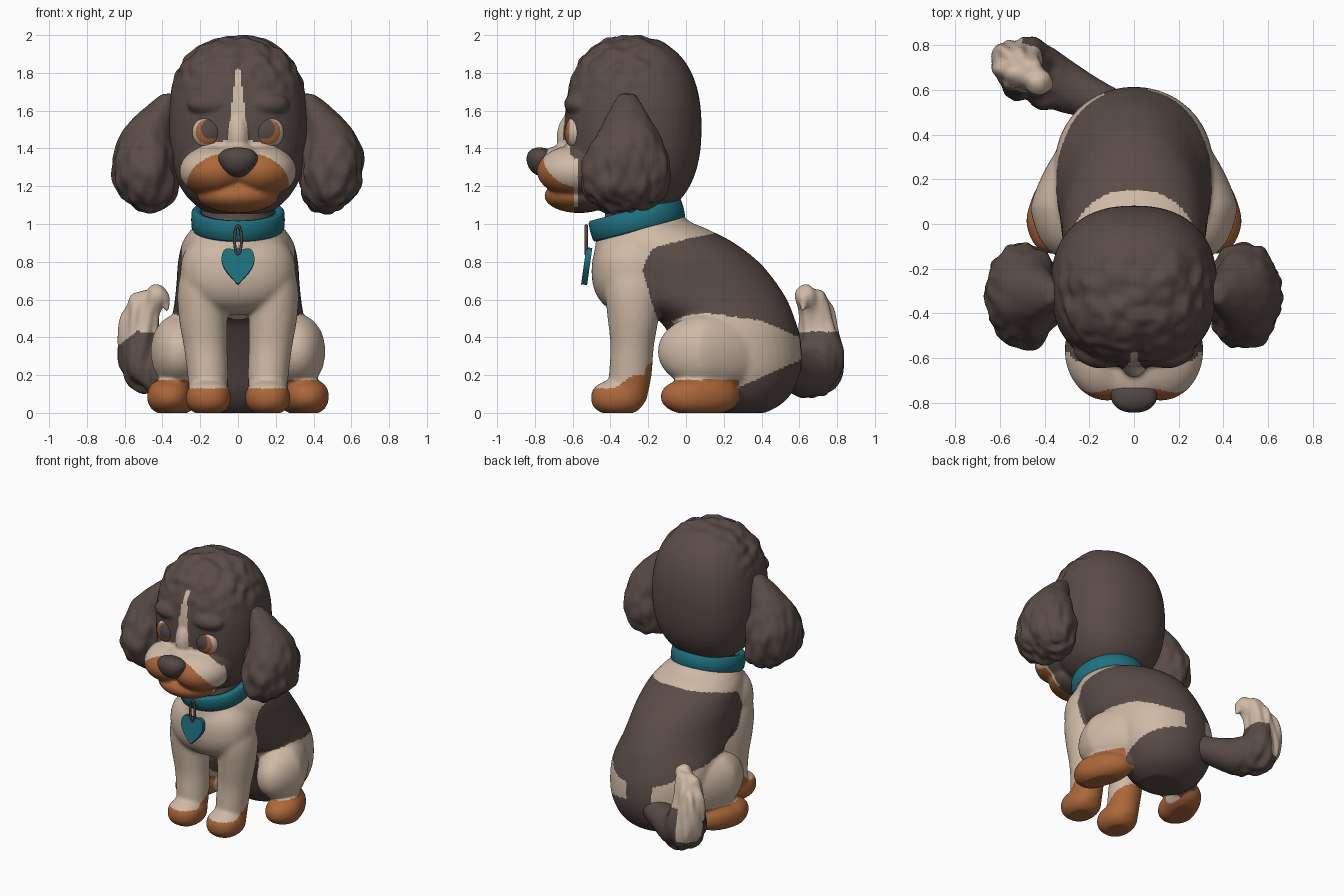
import bpy, bmesh, math
from mathutils import Vector, Matrix, noise

if "Cube" in bpy.data.objects:
    bpy.data.objects.remove(bpy.data.objects["Cube"])

def material(name, r, g, b):
    m = bpy.data.materials.new(name)
    m.diffuse_color = (r, g, b, 1)
    m.use_nodes = True
    m.node_tree.nodes["Principled BSDF"].inputs["Base Color"].default_value = m.diffuse_color
    return m

DARK, CREAM, TAN, TEAL, NOSE = range(5)
MATS = [material("dark brown fur", 0.102, 0.072, 0.063), material("cream fur", 0.62, 0.485, 0.38),
        material("tan fur", 0.41, 0.135, 0.042), material("teal collar", 0.014, 0.165, 0.215),
        material("nose brown", 0.085, 0.064, 0.058)]

def spline(rows, n=6):
    """Catmull-Rom interpolation of tuples of any length."""
    out = []
    for i in range(len(rows) - 1):
        a, b, c, d = (rows[max(i - 1, 0)], rows[i], rows[i + 1], rows[min(i + 2, len(rows) - 1)])
        for k in range(n):
            t = k / n
            out.append(tuple(q + 0.5 * t * (r - p + t * (2*p - 5*q + 4*r - s + t * (3*(q - r) + s - p)))
                             for p, q, r, s in zip(a, b, c, d)))
    return out + [tuple(rows[-1])]

def blob(bm, c, r, p=2.0, seg=40):
    """Ellipsoid, boxier for p above 2."""
    vs = bmesh.ops.create_uvsphere(bm, u_segments=seg, v_segments=seg // 2, radius=1)["verts"]
    for v in vs:
        k = sum(abs(a) ** p for a in v.co) ** (-1 / p)
        v.co = Vector([c[i] + r[i] * v.co[i] * k for i in range(3)])
    return vs

def loft(bm, rows, seg=40):
    """Closed skin over horizontal ellipses (z, cx, rx, cy, ry)."""
    rings = []
    for z, cx, rx, cy, ry in spline(rows):
        rings.append([bm.verts.new((cx + rx * math.cos(a), cy + ry * math.sin(a), z))
                      for a in (2 * math.pi * k / seg for k in range(seg))])
    for a, b in zip(rings, rings[1:]):
        for k in range(seg):
            bm.faces.new((a[k], a[(k + 1) % seg], b[(k + 1) % seg], b[k]))
    bm.faces.new(rings[0][::-1])
    bm.faces.new(rings[-1])
    bmesh.ops.recalc_face_normals(bm, faces=bm.faces)

def paint(me, colour):
    """Colour is an index or a rule on the face centre."""
    me.materials.clear()
    for m in MATS:
        me.materials.append(m)
    for f in me.polygons:
        f.use_smooth = True
        f.material_index = colour(*f.center) if callable(colour) else colour

def finish(name, bm, colour):
    me = bpy.data.meshes.new(name)
    bm.to_mesh(me)
    bm.free()
    ob = bpy.data.objects.new(name, me)
    bpy.context.collection.objects.link(ob)
    paint(me, colour)
    return ob

def fuse(name, bm, colour, bump=None, voxel=0.0115, smooth=6):
    """Merge overlapping solids into one smooth skin, ruffle the fur, colour it."""
    ob = finish(name, bm, DARK)
    m = ob.modifiers.new("merge", "REMESH")
    m.mode, m.voxel_size = "VOXEL", voxel
    s = ob.modifiers.new("soften", "SMOOTH")
    s.factor, s.iterations = 0.5, smooth
    me = bpy.data.meshes.new_from_object(ob.evaluated_get(bpy.context.evaluated_depsgraph_get()))
    ob.modifiers.clear()
    ob.data = me
    if bump:
        offs = [v.normal * bump(v.co) for v in me.vertices]
        for v, o in zip(me.vertices, offs):
            v.co += o
    for v in me.vertices:
        v.co.z = max(v.co.z, 0.0)
    paint(me, colour)
    return ob

def inside(poly, a, b):
    hit = False
    for (x1, y1), (x2, y2) in zip(poly, poly[1:] + poly[:1]):
        if (y1 > b) != (y2 > b) and a < (x2 - x1) * (b - y1) / (y2 - y1) + x1:
            hit = not hit
    return hit

# body: torso, chest, front legs, thighs and feet in one skin (z, half width, front, back)
bm = bmesh.new()
torso = [(0.0, .15, .16, .42), (0.05, .23, .1, .51), (0.13, .29, .05, .575), (0.25, .335, 0, .612),
         (0.4, .355, -.08, .605), (0.5, .35, -.16, .575), (0.6, .335, -.36, .535), (0.7, .325, -.44, .47),
         (0.8, .318, -.48, .385), (0.9, .295, -.48, .255), (0.97, .25, -.45, .12), (1.03, .20, -.43, 0),
         (1.16, .19, -.43, -.06)]
loft(bm, [(z, 0, rx, (f + b) / 2, (b - f) / 2) for z, rx, f, b in torso])
blob(bm, (0, -.28, .75), (.305, .22, .23), 2.3)
for s in (-1, 1):
    loft(bm, [(.06, s*.158, .10, -.31, .10), (.2, s*.16, .108, -.295, .113), (.35, s*.172, .115, -.285, .115),
              (.5, s*.185, .128, -.28, .135), (.65, s*.19, .13, -.28, .15), (.8, s*.17, .12, -.28, .15)])
    blob(bm, (s*.157, -.362, .08), (.12, .142, .094), 2.3)
    for v in blob(bm, (s*.31, .17, .325), (.16, .32, .205), 2.1):
        v.co.x -= s * .42 * max(0, v.co.y - .08)
    for v in blob(bm, (s*.365, .075, .086), (.122, .21, .1), 2.25):
        v.co.x -= s * .3 * max(0, v.co.y - .02)

SADDLE = [(.17, 1.0), (.15, .95), (.02, .925), (-.18, .87), (-.23, .76), (-.18, .58), (-.14, .46), (0, .515),
          (.1, .53), (.4, .49), (.6, .40), (.9, .4), (.9, 1.0)]

def body_colour(x, y, z):
    ax = abs(x)
    if y < -.12 and ax < .29 and z < min(.27, .13 + max(0, y + .38) * .7) and (ax < .24 or z < .2):
        return TAN
    if ax > .235 and -.15 < y < .28 and z < .175:
        return TAN
    if z > 1.03 + .26 * (y + .26) or inside(SADDLE, y, z):
        return DARK
    if z < .55 and ((-.16 < y < .4 and ax < .2) or (y >= .4 and -.13 < x < .06)):
        return DARK
    if y > .2 and z < .13 + (y - .27) * .45:
        return DARK
    return CREAM

fuse("body", bm, body_colour, smooth=14)

# head with muzzle, lip, nose bridge and brows
bm = bmesh.new()
blob(bm, (0, -.28, 1.51), (.372, .362, .48), 2.35, 56)
blob(bm, (0, -.615, 1.325), (.17, .19, .095))
blob(bm, (0, -.58, 1.46), (.07, .105, .14))
blob(bm, (0, -.565, 1.15), (.215, .185, .092))
for s in (-1, 1):
    blob(bm, (s*.12, -.565, 1.28), (.19, .225, .14))
    blob(bm, (s*.14, -.565, 1.635), (.13, .08, .065))

def head_colour(x, y, z):
    ax = abs(x)
    if y < -.59 and (x / .27) ** 2 + ((z - 1.21) / .175) ** 2 < 1:
        return TAN
    if y < -.575 and z > 1.09 and (x / .325) ** 2 + ((z - 1.255) / .19) ** 2 < 1:
        return CREAM
    if y < -.5 and 1.3 < z < 1.82 and ax < .01 + .045 * (1.82 - z) / .38:
        return CREAM
    return DARK

def curls(p):
    w = min(1, max(0, (p.z - 1.66) * 6)) * min(1, max(0, (-.08 - p.y) * 6))
    return w * (.006 + .022 * noise.noise(p * 14))

fuse("head", bm, head_colour, curls, .0105, 6)

# floppy curly ears
bm = bmesh.new()
for s in (-1, 1):
    loft(bm, [(1.69, s*.365, .035, -.31, .04), (1.61, s*.415, .085, -.31, .09), (1.5, s*.475, .13, -.31, .15),
              (1.36, s*.495, .16, -.315, .22), (1.23, s*.49, .16, -.32, .23), (1.13, s*.475, .12, -.32, .19),
              (1.075, s*.455, .06, -.32, .10)])

def locks(p):
    w = min(1, max(.15, (1.6 - p.z) * 3))
    return w * (.005 + .026 * noise.noise(Vector((p.x * 17, p.y * 17, p.z * 9))))

fuse("ears", bm, DARK, locks)

# curled tail with a pale plume
bm = bmesh.new()
path = [(-.06, .50, .24, .085), (-.2, .565, .215, .095), (-.36, .635, .205, .125), (-.475, .695, .255, .142),
        (-.52, .705, .40, .118), (-.50, .685, .53, .092), (-.44, .65, .61, .06), (-.39, .625, .61, .03),
        (-.375, .62, .55, .015)]
for x, y, z, r in spline(path, 7):
    blob(bm, (x, y, z), (r, r, r), 2, 24)

def tail_colour(x, y, z):
    tip = x < -.34 and z > .43 - .8 * max(0, -.54 - x)
    return CREAM if tip or (x < -.5 and y > .72 and z > .2) else DARK

fuse("tail", bm, tail_colour,
     lambda p: max(0, min(1, (-.3 - p.x) * 6)) * .028 * noise.noise(Vector((p.x * 18, p.y * 18, p.z * 4))), .0105, 5)

# eyes: pale ball, tan iris and dark pupil cut by distance
for s, side in ((-1, "left"), (1, "right")):
    bm = bmesh.new()
    blob(bm, (s*.155, -.578, 1.485), (.087, .066, .088), 2, 96)
    def eye_colour(x, y, z, s=s):
        if math.hypot(x - s*.142, z - 1.503) < .054:
            return NOSE
        return TAN if math.hypot(x - s*.158, z - 1.488) < .067 else CREAM
    finish(side + "_eye", bm, eye_colour)

# nose, wider at the top
bm = bmesh.new()
for v in blob(bm, (0, -.758, 1.327), (.1, .084, .078), 2.2):
    v.co.x *= 1 + .25 * (v.co.z - 1.327) / .078
    v.co.y -= .2 * (v.co.z - 1.327)
finish("nose", bm, NOSE)

# collar: tilted band turned from a rounded profile
bm = bmesh.new()
prof = [(.20, -.05), (.235, -.057), (.245, -.045), (.248, 0), (.245, .045), (.235, .057), (.20, .05)]
rings = [[bm.verts.new((r * math.cos(a), r * 1.03 * math.sin(a), z)) for r, z in prof]
         for a in (2 * math.pi * k / 64 for k in range(64))]
for a, b in zip(rings, rings[1:] + rings[:1]):
    for k in range(len(prof)):
        j = (k + 1) % len(prof)
        bm.faces.new((a[k], b[k], b[j], a[j]))
bmesh.ops.recalc_face_normals(bm, faces=bm.faces)
bm.transform(Matrix.Translation((0, -.26, 1.022)) @ Matrix.Rotation(math.radians(14.5), 4, "X"))
finish("collar", bm, TEAL)

# ring joining the tag to the collar
bm = bmesh.new()
loop = [[bm.verts.new(((.018 + .008 * math.cos(b)) * math.cos(a), .01 * math.sin(b) - .528,
                       .915 + (.075 + .008 * math.cos(b)) * math.sin(a)))
         for b in (math.tau * j / 8 for j in range(8))] for a in (math.tau * k / 32 for k in range(32))]
for a, b in zip(loop, loop[1:] + loop[:1]):
    for j in range(8):
        bm.faces.new((a[j], b[j], b[(j + 1) % 8], a[(j + 1) % 8]))
bmesh.ops.recalc_face_normals(bm, faces=bm.faces)
finish("tag_ring", bm, NOSE)

# heart tag with a shallow notch
bm = bmesh.new()
heart = []
for k in range(48):
    t = math.tau * k / 48
    h = 13 * math.cos(t) - 5 * math.cos(2 * t) - 2 * math.cos(3 * t) - math.cos(4 * t)
    h += 8 * math.exp(-5 * math.sin(t) ** 2) * max(0, math.cos(t))
    heart.append(bm.verts.new((.087 * math.sin(t) * abs(math.sin(t)) ** .9, -.016, .0066 * h + .008)))
face = bm.faces.new(heart)
ext = bmesh.ops.extrude_face_region(bm, geom=[face])["geom"]
bmesh.ops.translate(bm, vec=(0, .032, 0), verts=[g for g in ext if isinstance(g, bmesh.types.BMVert)])
bmesh.ops.recalc_face_normals(bm, faces=bm.faces)
bm.transform(Matrix.Translation((0, -.525, .782)) @ Matrix.Rotation(math.radians(-8), 4, "X"))
tag = finish("heart_tag", bm, TEAL)
bpy.context.view_layer.objects.active = tag
tag.select_set(True)
bpy.ops.object.shade_smooth_by_angle(angle=math.radians(40))
